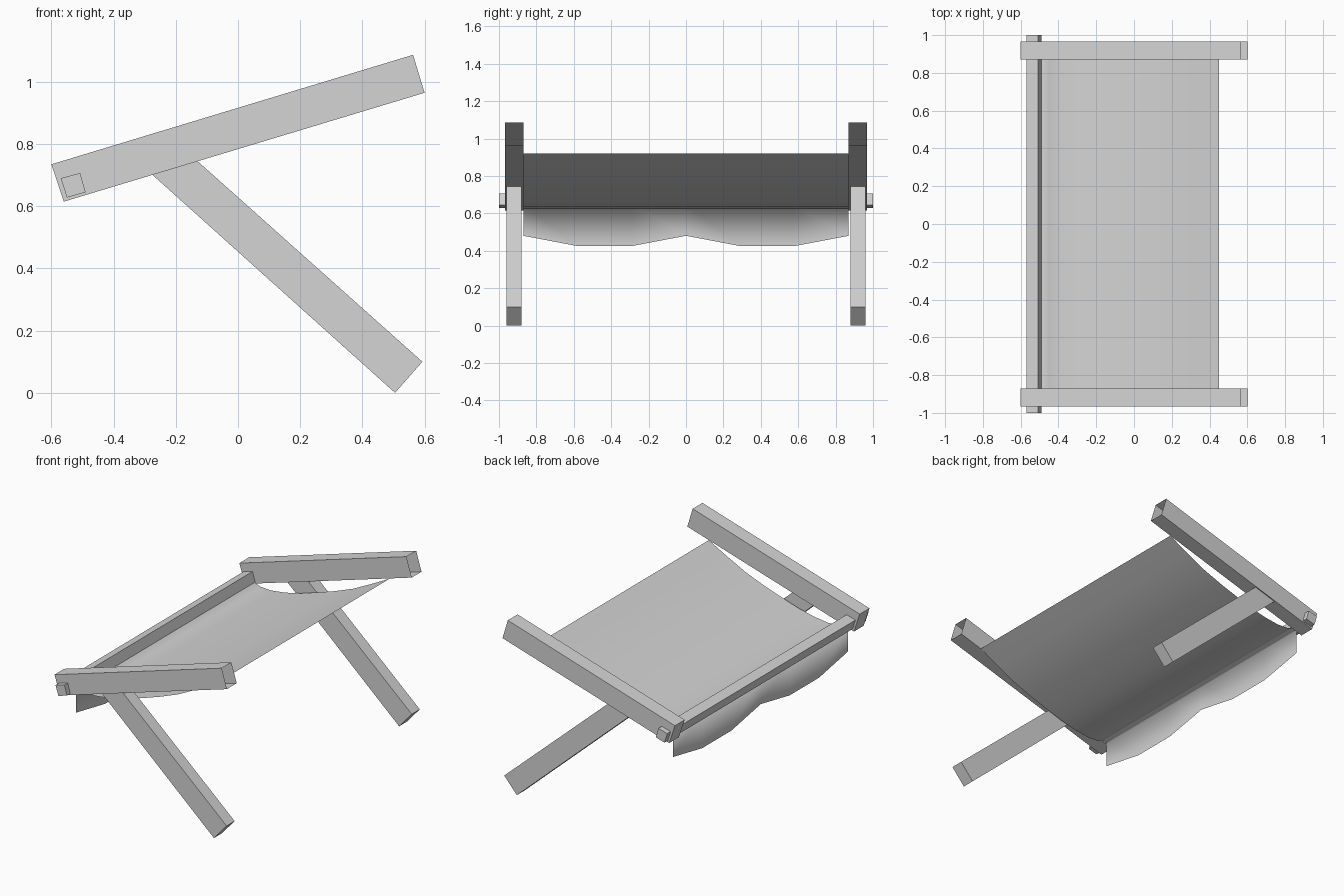
import bpy
import bmesh

cube = bpy.data.objects.get("Cube")
if cube:
    bpy.data.objects.remove(cube, do_unlink=True)

grey = bpy.data.materials.new("plain grey")
grey.use_nodes = True
grey.diffuse_color = (0.66, 0.66, 0.66, 1)
grey.node_tree.nodes["Principled BSDF"].inputs["Base Color"].default_value = grey.diffuse_color


def finish(name, bm):
    mesh = bpy.data.meshes.new(name)
    bm.to_mesh(mesh)
    bm.free()
    mesh.materials.append(grey)
    obj = bpy.data.objects.new(name, mesh)
    bpy.context.collection.objects.link(obj)
    return obj


def bar(name, outline, y0, y1, open_end=False):
    """Extrude a four-point xz outline along y; open_end drops the +x end."""
    bm = bmesh.new()
    near = [bm.verts.new((x, y0, z)) for x, z in outline]
    far = [bm.verts.new((x, y1, z)) for x, z in outline]
    bm.faces.new(near)
    bm.faces.new(far[::-1])
    for i in range(4):
        j = (i + 1) % 4
        bm.faces.new((near[j], near[i], far[i], far[j]))
    bmesh.ops.recalc_face_normals(bm, faces=bm.faces)
    if open_end:
        end = max(bm.faces, key=lambda f: f.calc_center_median().x)
        bmesh.ops.delete(bm, geom=[end], context='FACES_ONLY')
    return finish(name, bm)


# Sloping side beams (hollow at the upper end) and their diagonal legs
beam = [(-0.56, 0.615), (0.6, 0.965), (0.563, 1.087), (-0.6, 0.735)]
leg = [(0.505, 0.0), (0.593, 0.1), (-0.13, 0.745), (-0.275, 0.701)]
for side, sign in (("left", -1), ("right", 1)):
    label = "front" if sign < 0 else "back"
    bar(label + "_beam", beam, sign * 0.87, sign * 0.967, open_end=True)
    bar(label + "_leg", leg, sign * 0.88, sign * 0.96)

# Square rod joining the lower ends of the beams
bar("cross_rod", [(-0.55, 0.628), (-0.49, 0.645), (-0.508, 0.707), (-0.57, 0.69)], -1, 1)

# Sagging cloth that turns down over the rod into a scalloped valance
sag = [(0.45, 0.92), (0.32, 0.85), (0.19, 0.785), (0.06, 0.735), (-0.06, 0.695),
       (-0.17, 0.66), (-0.28, 0.635), (-0.38, 0.622), (-0.45, 0.626), (-0.52, 0.65)]
hem = [0.48, 0.425, 0.425, 0.48, 0.425, 0.425, 0.48]
bm = bmesh.new()
columns = []
for i, low in enumerate(hem):
    y = -0.87 + 0.29 * i
    columns.append([bm.verts.new((x, y, z)) for x, z in sag + [(-0.52, low)]])
for a, b in zip(columns, columns[1:]):
    for k in range(len(sag)):
        bm.faces.new((a[k], b[k], b[k + 1], a[k + 1]))
for face in bm.faces:
    face.smooth = True
finish("cloth_canopy", bm)
